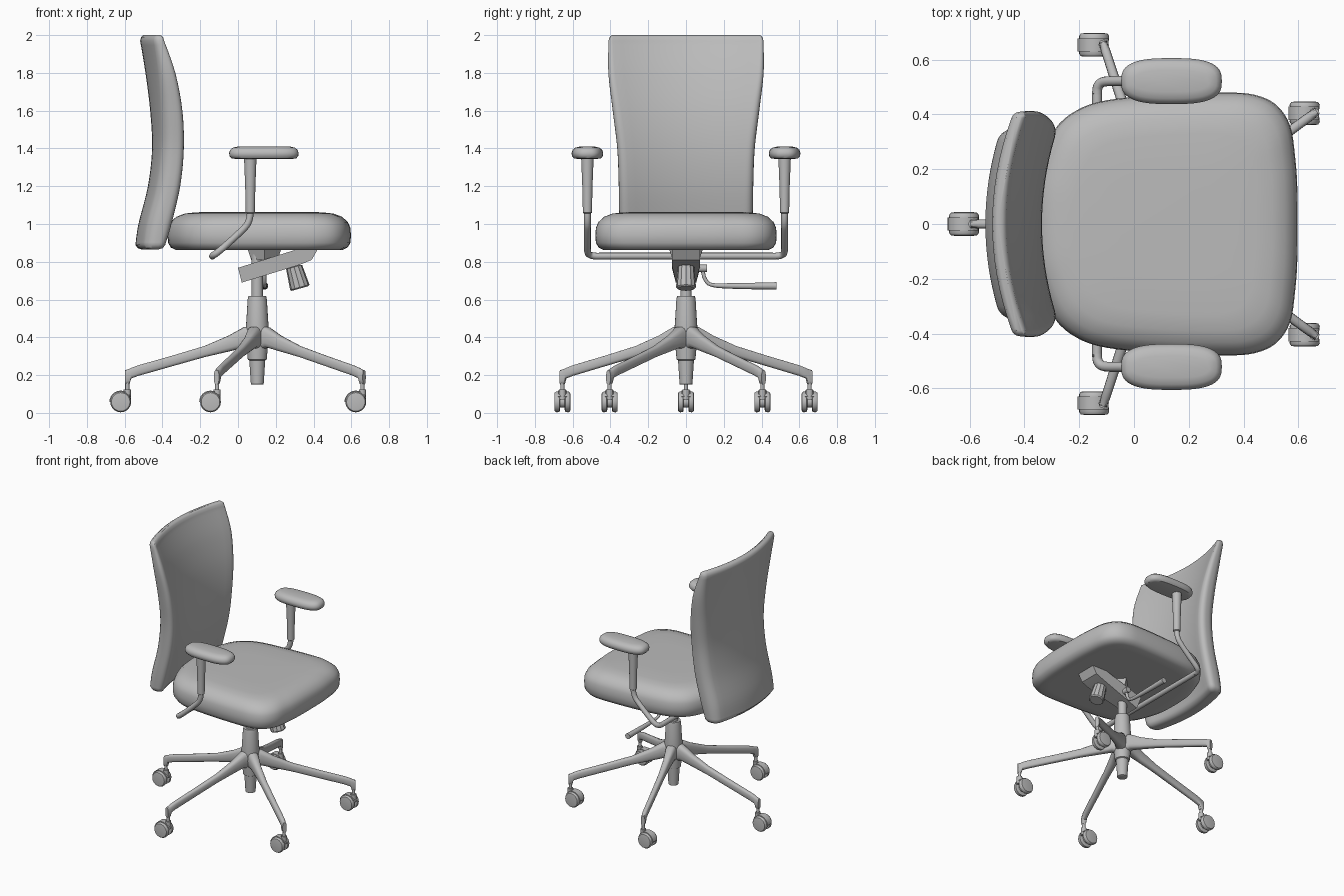
import bpy, bmesh, math
from mathutils import Vector, Matrix

if "Cube" in bpy.data.objects:
    bpy.data.objects.remove(bpy.data.objects["Cube"], do_unlink=True)

grey = bpy.data.materials.new("mid_grey")
grey.use_nodes = True
grey.diffuse_color = (0.5, 0.5, 0.5, 1)
grey.node_tree.nodes["Principled BSDF"].inputs["Base Color"].default_value = (0.5, 0.5, 0.5, 1)


def finish(name, bm, angle=40):
    """Turn a bmesh into a smooth-shaded grey object."""
    bmesh.ops.recalc_face_normals(bm, faces=bm.faces)
    me = bpy.data.meshes.new(name)
    bm.to_mesh(me)
    bm.free()
    me.materials.append(grey)
    ob = bpy.data.objects.new(name, me)
    bpy.context.collection.objects.link(ob)
    bpy.ops.object.select_all(action='DESELECT')
    ob.select_set(True)
    bpy.context.view_layer.objects.active = ob
    bpy.ops.object.shade_smooth_by_angle(angle=math.radians(angle))
    return ob


def loft(name, rings, angle=40):
    """Skin a list of equal-length closed rings and cap both ends."""
    bm = bmesh.new()
    vs = [[bm.verts.new(p) for p in r] for r in rings]
    n = len(vs[0])
    for a, b in zip(vs, vs[1:]):
        for i in range(n):
            j = (i + 1) % n
            bm.faces.new((a[i], a[j], b[j], b[i]))
    bm.faces.new(vs[0])
    bm.faces.new(vs[-1])
    return finish(name, bm, angle)


def smooth(pts, n, closed=False):
    """Catmull-Rom resampling with n steps per segment."""
    p = [Vector(q) for q in pts]
    m = len(p)
    get = (lambda i: p[i % m]) if closed else (lambda i: p[max(0, min(m - 1, i))])
    out = []
    for i in range(m if closed else m - 1):
        a, b, c, d = (get(i + k) for k in (-1, 0, 1, 2))
        for s in range(n):
            t = s / n
            out.append(0.5 * (2 * b + (c - a) * t + (2 * a - 5 * b + 4 * c - d) * t * t
                              + (3 * b - a - 3 * c + d) * t ** 3))
    return out if closed else out + [p[-1]]


def turned(name, profile, origin=(0, 0, 0), axis=(0, 0, 1), n=24, flute=0.0):
    """Lathe a (radius, height) profile about an axis."""
    m = Matrix.Translation(origin) @ Vector((0, 0, 1)).rotation_difference(Vector(axis)).to_matrix().to_4x4()
    rings = []
    for r, h in profile:
        ring = []
        for i in range(n):
            a = 2 * math.pi * i / n
            k = r * (1 - flute * (i % 2))
            ring.append(m @ Vector((k * math.cos(a), k * math.sin(a), h)))
        rings.append(ring)
    return loft(name, rings)


def tube(name, pts, radius):
    """Round tube along a path; radius may be a function of the path fraction."""
    rings, side = [], None
    for i, p in enumerate(pts):
        t = (pts[min(i + 1, len(pts) - 1)] - pts[max(i - 1, 0)]).normalized()
        side = (Vector((1, 0.01, 0)) if side is None else side)
        side = (side - t * side.dot(t)).normalized()
        up = t.cross(side)
        r = radius(i / (len(pts) - 1)) if callable(radius) else radius
        rings.append([p + r * (math.cos(a) * side + math.sin(a) * up)
                      for a in (2 * math.pi * k / 12 for k in range(12))])
    return loft(name, rings)


# Backrest: rounded slab bent around the sitter, (z, back x, front x, half width)
rows = smooth([(0.89, -0.543, -0.43, 0.348), (1.0, -0.527, -0.397, 0.353), (1.2, -0.477, -0.352, 0.356),
               (1.4, -0.455, -0.336, 0.364), (1.6, -0.465, -0.352, 0.388), (1.8, -0.49, -0.40, 0.411),
               (1.97, -0.518, -0.463, 0.41)], 5)


def back_ring(z, xb, xf, hw):
    cx, ht = (xb + xf) / 2, (xf - xb) / 2
    r = min(0.8 * ht, hw)
    pts = []
    for sx in (1, -1):
        flat = [((-1 + i / 8) * (hw - r) * sx, ht * sx) for i in range(1, 16)]
        arc = [((hw - r + r * math.sin(a)) * sx, (ht - r + r * math.cos(a)) * sx)
               for a in (math.pi / 2 * k / 5 for k in range(6))]
        pts += flat + arc
        pts += [((hw - r + r * math.cos(a)) * sx, -(ht - r + r * math.sin(a)) * sx)
                for a in (math.pi / 2 * k / 5 for k in range(6))]
    return [(cx + x + 0.075 * (y / 0.4) ** 2, y, z) for y, x in pts]


def shrunk(row, z, d):
    return (z, row[1] + d, row[2] - d, row[3] - d)


rows = ([shrunk(rows[0], 0.865, 0.035), shrunk(rows[0], 0.872, 0.012)] + [tuple(r) for r in rows]
        + [shrunk(rows[-1], 1.99, 0.005), shrunk(rows[-1], 2.0, 0.018)])
loft("backrest", [back_ring(*r) for r in rows])

# Seat cushion: one outline inset at each height
half = [(0.597, 0.12), (0.588, 0.25), (0.57, 0.36), (0.52, 0.435), (0.44, 0.472), (0.33, 0.48),
        (0.1, 0.472), (-0.1, 0.452), (-0.21, 0.415), (-0.29, 0.345), (-0.345, 0.22), (-0.37, 0.1)]
outline = smooth(half + [(x, -y) for x, y in reversed(half)], 4, closed=True)
layers = [(0.862, 0.10), (0.862, 0.045), (0.875, 0.018), (0.90, 0.003), (0.94, 0), (0.98, 0.003),
          (1.01, 0.016), (1.038, 0.046), (1.055, 0.09), (1.062, 0.15), (1.064, 0.30)]
loft("seat_cushion", [[(0.11 + (x - 0.11) * (1 - d / 0.48), y * (1 - d / 0.48), z) for x, y in outline]
                      for z, d in layers], 35)

# Armrests: pad and tapered post on each side
for k, s in enumerate((-1, 1), 1):
    pad = []
    for z, d in ((1.345, 0.03), (1.348, 0.012), (1.36, 0.002), (1.376, 0), (1.393, 0.006), (1.404, 0.02), (1.41, 0.045)):
        ring = []
        for i in range(40):
            c, q = math.cos(i * math.pi / 20), math.sin(i * math.pi / 20)
            ring.append((0.137 + (0.184 - d) * math.copysign(abs(c) ** 0.7, c),
                         s * 0.522 + (0.084 - d) * math.copysign(abs(q) ** 0.7, q), z))
        pad.append(ring)
    loft(f"armrest_pad_{k}", pad)
    turned(f"armrest_post_{k}", [(0.017, 1.055), (0.024, 1.06), (0.027, 1.2), (0.033, 1.35)], (0.065, s * 0.522, 0))

# One bent tube carries both armrests and passes under the seat
side = [(0.065, 0.522, 1.08), (0.063, 0.522, 1.04), (0.05, 0.522, 1.0), (0.02, 0.522, 0.965),
        (-0.05, 0.522, 0.9), (-0.108, 0.52, 0.85), (-0.13, 0.505, 0.835), (-0.135, 0.475, 0.83), (-0.135, 0.4, 0.83)]
path = smooth(side + [(x, -y, z) for x, y, z in reversed(side)], 4)
tube("armrest_tube", path, 0.018)

# Gas column and hub
COL = 0.102
turned("gas_column", [(0.03, 0.6), (0.03, 0.87)], (COL, 0, 0))
turned("base_hub", [(0.031, 0.15), (0.034, 0.152), (0.042, 0.278), (0.05, 0.282), (0.057, 0.36), (0.062, 0.43),
                    (0.057, 0.5), (0.051, 0.6), (0.047, 0.62)], (COL, 0, 0))

# Five legs with casters: sections are (radius from hub, bottom z, top z, half width)
leg = [(0.02, 0.33, 0.46, 0.04), (0.07, 0.345, 0.455, 0.036), (0.15, 0.325, 0.41, 0.026), (0.28, 0.295, 0.354, 0.021),
       (0.45, 0.247, 0.303, 0.019), (0.63, 0.196, 0.252, 0.017), (0.668, 0.182, 0.238, 0.017),
       (0.676, 0.152, 0.234, 0.016), (0.7, 0.15, 0.226, 0.014)]
for k in range(5):
    ang = math.radians(36 + 72 * k)
    rot = Matrix.Translation((COL, 0, 0)) @ Matrix.Rotation(ang, 4, 'Z')
    rings = []
    for r, z0, z1, w in leg:
        ring = []
        for i in range(16):
            c, q = math.cos(i * math.pi / 8), math.sin(i * math.pi / 8)
            ring.append(rot @ Vector((r, w * math.copysign(abs(c) ** 0.7, c),
                                      (z0 + z1) / 2 + (z1 - z0) / 2 * math.copysign(abs(q) ** 0.7, q))))
        rings.append(ring)
    loft(f"base_leg_{k + 1}", rings)
    px, py = COL + 0.688 * math.cos(ang), 0.688 * math.sin(ang)
    turned(f"caster_stem_{k + 1}", [(0.011, 0.08), (0.011, 0.16)], (px, py, 0), n=12)
    turned(f"caster_collar_{k + 1}", [(0.019, 0.07), (0.019, 0.125)], (px, py, 0), n=12)
    for j, s in enumerate((-1, 1), 1):
        turned(f"caster_wheel_{k + 1}_{j}", [(0.042, 0.012), (0.054, 0.016), (0.055, 0.032), (0.049, 0.041), (0.036, 0.043)],
               (px - 0.035, py, 0.058), (0, s, 0))
    # Arched hood between and over the wheels
    arc = [(0.06 * math.cos(a), 0.06 * math.sin(a)) for a in (math.radians(30 + 15 * i) for i in range(11))]
    arc += [(0.046 * x / 0.06, 0.046 * z / 0.06) for x, z in reversed(arc)]
    loft(f"caster_hood_{k + 1}", [[(px - 0.035 + x, py + y, 0.058 + z) for x, z in arc] for y in (-0.024, 0.024)])
    turned(f"caster_axle_{k + 1}", [(0.03, -0.014), (0.03, 0.014)], (px - 0.035, py, 0.058), (0, 1, 0), n=16)

# Tilt mechanism: sloping housing that widens towards the seat
shape = [(0.02, 0.69), (0.33, 0.785), (0.39, 0.81), (0.42, 0.862), (0.3, 0.862), (0.0, 0.768)]
housing = [[(x, w * (1.0 if z > 0.75 else 0.72), z) for x, z in shape] for w in (-0.075, 0.075)]
loft("tilt_housing", housing, 20)
turned("seat_mount", [(0.07, 0.81), (0.09, 0.87)], (0.14, 0, 0), n=4)

# Fluted tension knob
turned("tension_knob", [(0.02, -0.05), (0.026, 0.0), (0.044, 0.004), (0.053, 0.115), (0.046, 0.122)],
       (0.296, 0, 0.776), (0.27, 0, -0.96), n=24, flute=0.08)

# Height lever with a thicker grip
lever = smooth([(0.14, 0.05, 0.765), (0.14, 0.085, 0.755), (0.14, 0.1, 0.71), (0.14, 0.135, 0.678),
                (0.14, 0.25, 0.672), (0.14, 0.48, 0.672)], 4)
tube("height_lever", lever, lambda t: 0.010 + 0.010 * max(0, t - 0.6) / 0.4)
turned("lever_pivot", [(0.02, 0.05), (0.02, 0.11)], (0.14, 0, 0.765), (0, 1, 0), n=16)
